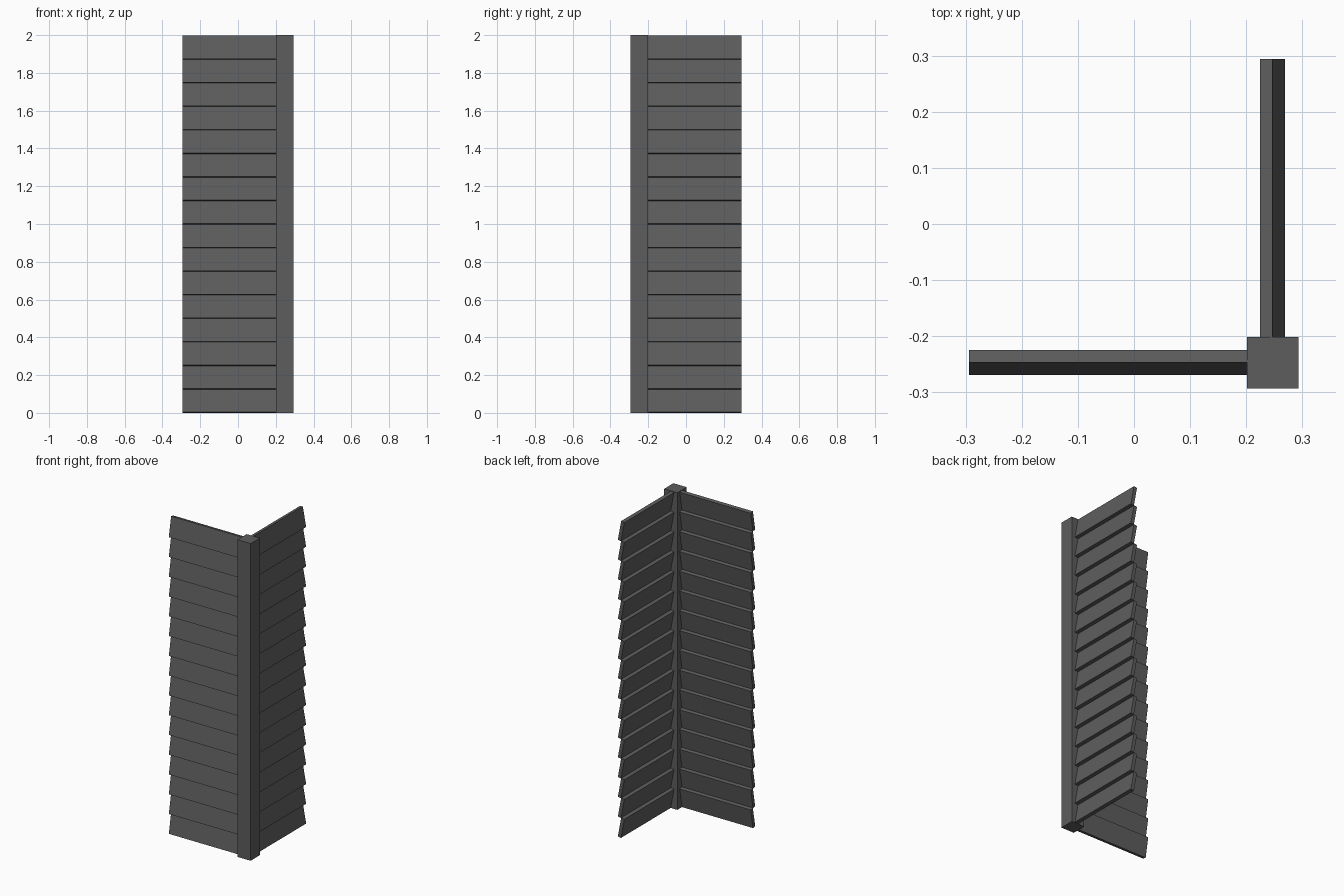
import bpy, bmesh
from mathutils import Vector

if "Cube" in bpy.data.objects:
    bpy.data.objects.remove(bpy.data.objects["Cube"])

grey = bpy.data.materials.new("dark_grey_paint")
grey.diffuse_color = (0.11, 0.11, 0.11, 1)
grey.use_nodes = True
grey.node_tree.nodes["Principled BSDF"].inputs["Base Color"].default_value = grey.diffuse_color


def make_object(name, bm):
    bmesh.ops.recalc_face_normals(bm, faces=bm.faces)
    me = bpy.data.meshes.new(name)
    bm.to_mesh(me)
    bm.free()
    me.materials.append(grey)
    ob = bpy.data.objects.new(name, me)
    bpy.context.collection.objects.link(ob)
    return ob


def add_prism(bm, profile, a, b, place):
    """Extrude a (depth, height) profile from a to b along the wall."""
    ends = [[bm.verts.new(place(t, d, h)) for d, h in profile] for t in (a, b)]
    bm.faces.new(ends[0])
    bm.faces.new(ends[1][::-1])
    n = len(profile)
    for i in range(n):
        j = (i + 1) % n
        bm.faces.new((ends[0][i], ends[0][j], ends[1][j], ends[1][i]))


# The two walls mirror each other across the diagonal through the corner
def front(t, d, h):
    return Vector((t, d, h))


def side(t, d, h):
    return Vector((-d, -t, h))


COUNT, PITCH = 16, 0.1247
for name, place in (("front_clapboards", front), ("side_clapboards", side)):
    bm = bmesh.new()
    for k in range(COUNT):
        z = k * PITCH
        # tilted board: lower edge out, upper edge tucked in
        board = [(-0.2695, z + 0.004), (-0.2475, z),
                 (-0.2245, z + 0.1235), (-0.2465, z + 0.1275)]
        add_prism(bm, board, -0.294, 0.215, place)
    make_object(name, bm)

# Square corner post
bm = bmesh.new()
add_prism(bm, [(-0.293, 0), (-0.201, 0), (-0.201, 2), (-0.293, 2)], 0.201, 0.293, front)
make_object("corner_post", bm)
